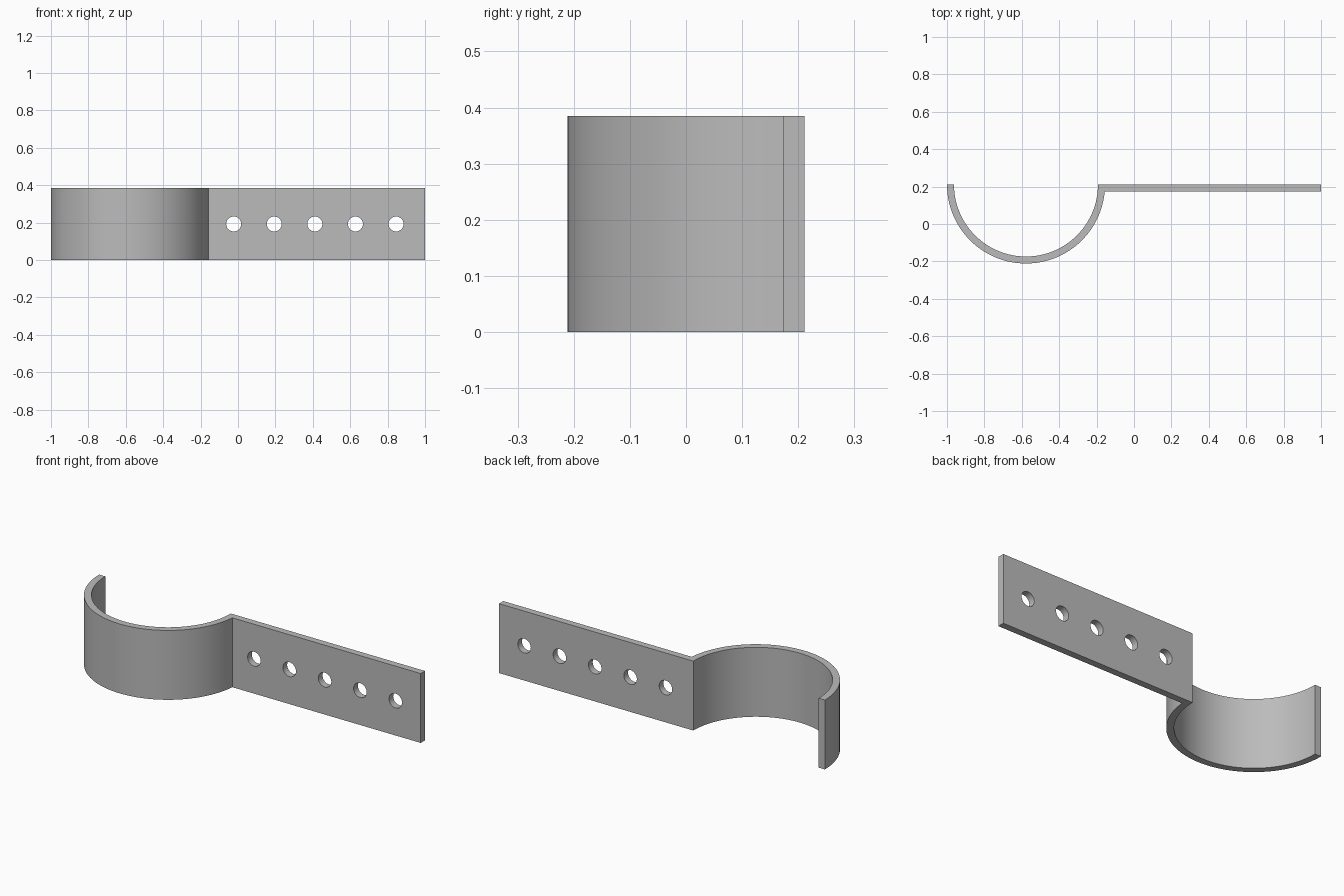
import bpy, bmesh
from math import radians, asin, sin, cos, pi
from mathutils import Matrix, Vector

if "Cube" in bpy.data.objects:
    bpy.data.objects.remove(bpy.data.objects["Cube"])

HEIGHT, THICK = 0.385, 0.0375
R_OUT = 0.4225
R_IN = R_OUT - THICK
CX, BACK = -1 + R_OUT, R_OUT / 2
FRONT = BACK - THICK
STEPS = 64

steel = bpy.data.materials.new("grey_steel")
steel.use_nodes = True
colour = (0.5, 0.5, 0.5, 1)
steel.diffuse_color = colour
steel.node_tree.nodes["Principled BSDF"].inputs["Base Color"].default_value = colour


def make_object(name, bm):
    bmesh.ops.recalc_face_normals(bm, faces=bm.faces)
    mesh = bpy.data.meshes.new(name)
    bm.to_mesh(mesh)
    bm.free()
    mesh.materials.append(steel)
    obj = bpy.data.objects.new(name, mesh)
    bpy.context.collection.objects.link(obj)
    return obj


def arc(radius, start, end):
    angles = [start + (end - start) * i / STEPS for i in range(STEPS + 1)]
    return [Vector((CX + radius * cos(a), BACK + radius * sin(a), 0)) for a in angles]


# Half-round clamp and straight tab, bent from one strip
outline = arc(R_OUT, pi, 2 * pi - asin(THICK / R_OUT))
outline += [Vector((1, FRONT, 0)), Vector((1, BACK, 0))]
outline += arc(R_IN, 2 * pi, pi)
bm = bmesh.new()
base = bm.faces.new([bm.verts.new(p) for p in outline])
top = bmesh.ops.extrude_face_region(bm, geom=[base], use_keep_orig=True)["geom"]
bmesh.ops.translate(bm, vec=(0, 0, HEIGHT),
                    verts=[v for v in top if isinstance(v, bmesh.types.BMVert)])
bracket = make_object("clamp_bracket", bm)

# Row of five screw holes through the tab
bm = bmesh.new()
for i in range(5):
    place = Matrix.Translation((-0.023 + 0.217 * i, BACK, HEIGHT / 2))
    bmesh.ops.create_cone(bm, cap_ends=True, segments=40, radius1=0.04, radius2=0.04,
                          depth=0.2, matrix=place @ Matrix.Rotation(pi / 2, 4, "X"))
cutter = make_object("hole_cutter", bm)
cutter.hide_render = True

cut = bracket.modifiers.new("screw_holes", "BOOLEAN")
cut.operation = "DIFFERENCE"
cut.solver = "EXACT"
cut.object = cutter
bpy.ops.object.select_all(action="DESELECT")
bracket.select_set(True)
bpy.context.view_layer.objects.active = bracket
bpy.ops.object.modifier_apply(modifier=cut.name)
bpy.data.objects.remove(cutter)
bpy.ops.object.shade_smooth_by_angle(angle=radians(30))
